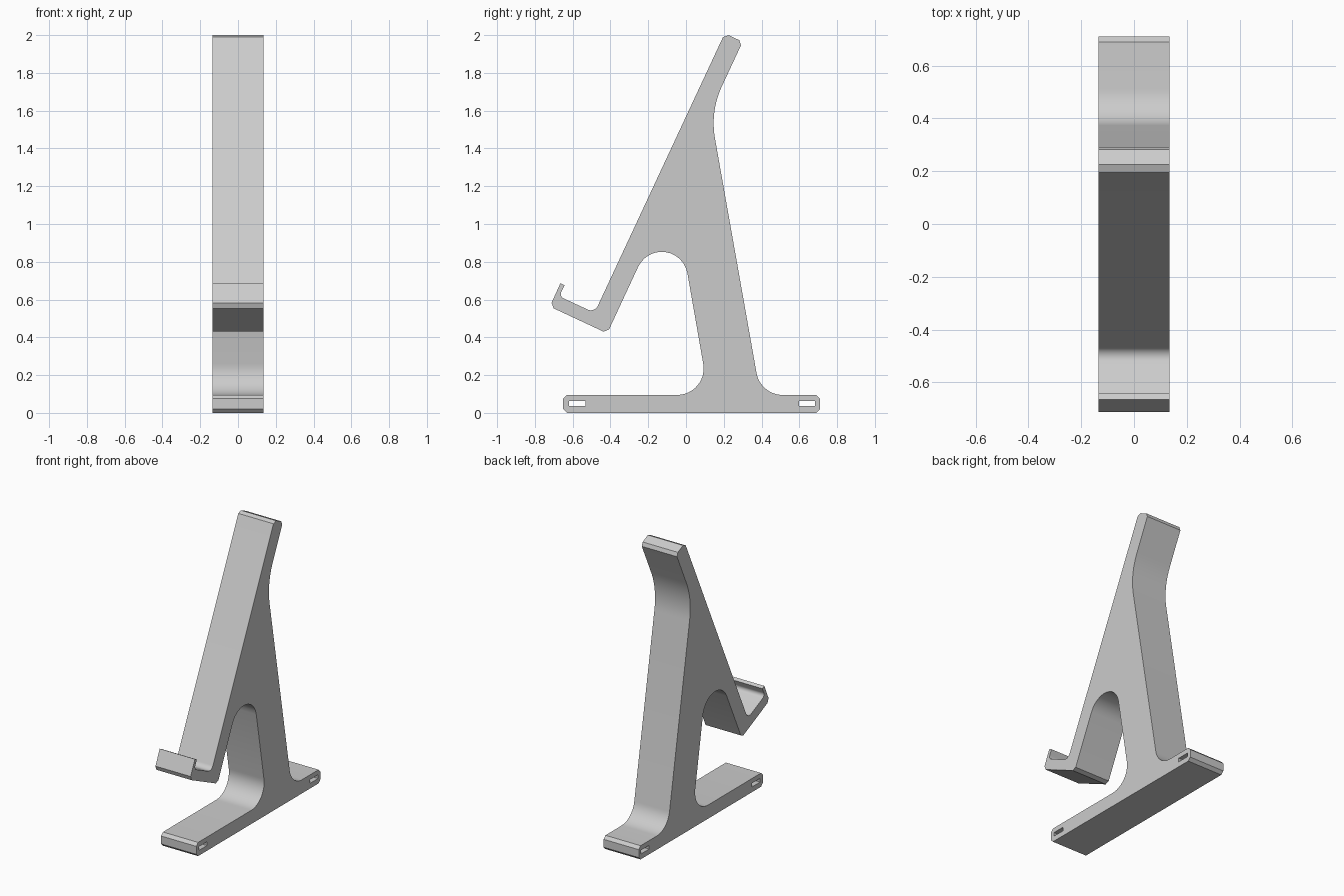
import bpy
import bmesh
from math import pi, sin, tan
from mathutils import Vector

cube = bpy.data.objects.get("Cube")
if cube:
    bpy.data.objects.remove(cube)

HALF_WIDTH = 0.135

grey = bpy.data.materials.new("plain grey")
grey.use_nodes = True
colour = (0.6, 0.6, 0.6, 1)
grey.diffuse_color = colour
grey.node_tree.nodes["Principled BSDF"].inputs["Base Color"].default_value = colour


def round_corner(before, corner, after, radius, steps=12):
    """Points of a tangent arc that replaces a corner."""
    a, b = (before - corner).normalized(), (after - corner).normalized()
    half = a.angle(b) / 2
    reach = radius / tan(half)
    centre = corner + (a + b).normalized() * (radius / sin(half))
    start = (corner + a * reach - centre).normalized()
    end = (corner + b * reach - centre).normalized()
    return [centre + start.slerp(end, i / steps) * radius for i in range(steps + 1)]


def cut_corner(before, corner, after, size):
    return [corner + (p - corner).normalized() * size for p in (before, after)]


def outline(corners):
    points = []
    for i, (y, z, kind, size) in enumerate(corners):
        before = Vector(corners[i - 1][:2])
        after = Vector(corners[(i + 1) % len(corners)][:2])
        here = Vector((y, z))
        if kind == "round":
            points += round_corner(before, here, after, size)
        elif kind == "cut":
            points += cut_corner(before, here, after, size)
        else:
            points.append(here)
    return points


def add_loop(curve, points):
    spline = curve.splines.new("POLY")
    spline.points.add(len(points) - 1)
    for target, p in zip(spline.points, points):
        target.co = (p[0], p[1], 0, 1)
    spline.use_cyclic_u = True


# Side profile: base, rear leg, back rest, shelf with lip, arch
profile = [
    (-0.65, 0.0, "cut", 0.02),
    (0.71, 0.0, "cut", 0.02),
    (0.71, 0.095, "cut", 0.02),
    (0.394, 0.095, "round", 0.14),
    (0.128, 1.596, "round", 0.46),
    (0.30, 1.965, "cut", 0.02),
    (0.205, 2.009, "cut", 0.022),
    (-0.484, 0.53, "round", 0.04),
    (-0.671, 0.617, "round", 0.025),
    (-0.643, 0.675, "sharp", 0),
    (-0.665, 0.686, "sharp", 0),
    (-0.721, 0.563, "cut", 0.022),
    (-0.417, 0.421, "cut", 0.022),
    (-0.068, 1.172, "round", 0.138),
    (0.12, 0.095, "round", 0.14),
    (-0.65, 0.095, "cut", 0.02),
]

curve = bpy.data.curves.new("stand_profile", "CURVE")
curve.dimensions = "2D"
curve.fill_mode = "BOTH"
curve.extrude = HALF_WIDTH
add_loop(curve, outline(profile))

# Slots through both ends of the base
for y0, y1 in ((-0.62, -0.533), (0.597, 0.684)):
    add_loop(curve, [(y0, 0.036), (y0, 0.062), (y1, 0.062), (y1, 0.036)])

stand = bpy.data.objects.new("stand", curve)
bpy.context.collection.objects.link(stand)
stand.rotation_euler = (pi / 2, 0, pi / 2)

# Turn the extruded profile into one clean welded mesh
bpy.ops.object.select_all(action="DESELECT")
bpy.context.view_layer.objects.active = stand
stand.select_set(True)
bpy.ops.object.convert(target="MESH")
stand = bpy.context.object
bpy.ops.object.transform_apply(location=False, rotation=True, scale=False)

bm = bmesh.new()
bm.from_mesh(stand.data)
bmesh.ops.remove_doubles(bm, verts=bm.verts, dist=0.0005)
bmesh.ops.recalc_face_normals(bm, faces=bm.faces)
bm.to_mesh(stand.data)
bm.free()

stand.data.materials.clear()
stand.data.materials.append(grey)
bpy.ops.object.shade_smooth_by_angle(angle=pi / 7)
